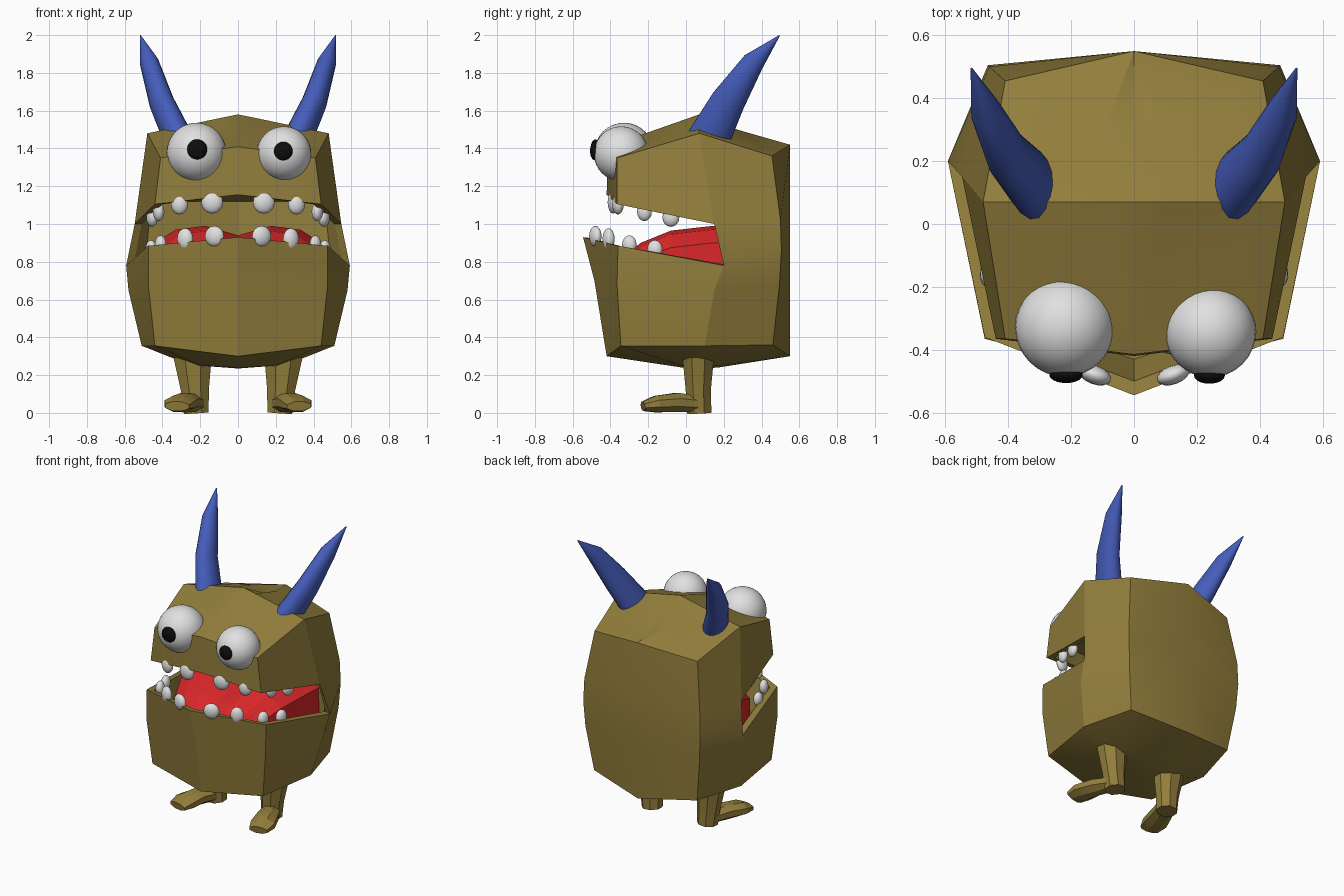
import bpy, bmesh, math
from mathutils import Vector, Matrix

if "Cube" in bpy.data.objects:
    bpy.data.objects.remove(bpy.data.objects["Cube"])


def material(name, rgb):
    m = bpy.data.materials.new(name)
    m.use_nodes = True
    m.diffuse_color = (*rgb, 1)
    m.node_tree.nodes["Principled BSDF"].inputs["Base Color"].default_value = (*rgb, 1)
    return m


OLIVE = material("olive skin", (0.29, 0.21, 0.045))
BLUE = material("horn blue", (0.06, 0.11, 0.5))
RED = material("tongue red", (0.7, 0.02, 0.022))
WHITE = material("off white", (0.75, 0.75, 0.75))
BLACK = material("pupil black", (0.004, 0.004, 0.004))


def finish(name, bm, mat, angle):
    bmesh.ops.remove_doubles(bm, verts=bm.verts[:], dist=1e-5)
    bmesh.ops.recalc_face_normals(bm, faces=bm.faces[:])
    me = bpy.data.meshes.new(name)
    bm.to_mesh(me)
    bm.free()
    me.materials.append(mat)
    ob = bpy.data.objects.new(name, me)
    bpy.context.collection.objects.link(ob)
    bpy.ops.object.select_all(action='DESELECT')
    ob.select_set(True)
    bpy.context.view_layer.objects.active = ob
    bpy.ops.object.shade_smooth_by_angle(angle=math.radians(angle))
    return ob


def from_faces(name, faces, mat, angle, sides=(1,)):
    """Mesh from faces given as corner points, once per x sign."""
    bm = bmesh.new()
    for s in sides:
        for f in faces:
            bm.faces.new([bm.verts.new((p[0] * s, p[1], p[2])) for p in f])
    return finish(name, bm, mat, angle)


def strip(rows, skip=()):
    """Quads between successive rows of points; skip holds (row, column)."""
    return [(a[i], a[i + 1], b[i + 1], b[i])
            for r, (a, b) in enumerate(zip(rows, rows[1:]))
            for i in range(len(a) - 1) if (r, i) not in skip]


def tube(name, sections, n, mat, angle, side, up=(1, 0, 0)):
    """Elliptical rings (centre, radius along up, radius across) along a path."""
    pts = [Vector(s[0]) for s in sections]
    rings = []
    for k, (c, ra, rb) in enumerate(sections):
        d = (pts[min(k + 1, len(pts) - 1)] - pts[max(k - 1, 0)]).normalized()
        u = Vector(up)
        u = (u - d * u.dot(d)).normalized()
        v = d.cross(u)
        angs = [2 * math.pi * (i + 0.5) / n for i in range(n)]
        rings.append([pts[k] + u * ra * math.cos(t) + v * rb * math.sin(t) for t in angs])
    faces = strip([r + r[:1] for r in rings]) + [rings[0], rings[-1]]
    return from_faces(name, faces, mat, angle, (side,))


def ball(name, loc, radii, mat, turn=0, seg=32):
    bm = bmesh.new()
    bmesh.ops.create_uvsphere(bm, u_segments=seg, v_segments=seg // 2, radius=1)
    bm.transform(Matrix.Translation(loc) @ Matrix.Rotation(turn, 4, 'Z')
                 @ Matrix.Diagonal((*radii, 1)))
    return finish(name, bm, mat, 60)


# Body: half outline rows, each front centre, front corner, side, back corner, back centre
rows = [
    [(0, -.02, .24), (.2, -.02, .25), (.27, .08, .26), (.2, .17, .25), (0, .17, .24)],
    [(0, -.42, .30), (.44, -.345, .355), (.51, .1, .355), (.41, .46, .36), (0, .55, .30)],
    [(0, -.485, .70), (.475, -.365, .68), (.58, .15, .65), (.455, .495, .68), (0, .55, .70)],
    [(0, -.545, .93), (.475, -.36, .885), (.592, .2, .78), (.465, .505, .86), (0, .55, .86)],
    [(0, -.42, 1.155), (.44, -.365, 1.105), (.547, .15, 1.0), (.46, .5, 1.02), (0, .55, 1.05)],
    [(0, -.415, 1.41), (.41, -.365, 1.35), (.48, .07, 1.48), (.41, .455, 1.36), (0, .55, 1.42)],
]
faces = strip(rows, skip={(3, 0), (3, 1)})
belly = (0, .08, .235)
faces += [(rows[0][i], rows[0][i + 1], belly) for i in range(4)]

# Crown with a shallow crease behind the peak
F, C, S, B, K = rows[5]
peak, brow, crease, dip = (0, .07, 1.58), (.09, .07, 1.562), (.09, .305, 1.49), (0, .3, 1.455)
faces += [(F, C, S), (F, S, brow), (F, brow, peak), (S, B, crease, brow), (B, K, crease),
          (brow, crease, dip, peak), (crease, K, dip)]

# Mouth cavity: lip rims, floor, roof and walls
low = [rows[3][:3], [(0, -.5, .925), (.435, -.335, .88), (.55, .21, .785)],
       [(0, -.43, .66), (.4, -.3, .66), (.5, .28, .68)]]
upp = [rows[4][:3], [(0, -.38, 1.155), (.4, -.335, 1.105), (.51, .18, 1.0)],
       [(0, -.34, 1.22), (.36, -.3, 1.2), (.46, .28, 1.12)]]
faces += strip(low) + strip(upp)
faces += strip([[r[2] for r in low], [r[2] for r in upp]])
floor_mid, roof_mid = (0, .38, .68), (0, .38, 1.12)
faces += [(*low[2], floor_mid), (*upp[2], roof_mid),
          (low[2][2], upp[2][2], roof_mid, floor_mid)]
from_faces("body", faces, OLIVE, 22, (1, -1))

# Tongue: y, groove height, crown height, half width
t_rows = [[(0, y, g), (w * .4, y, z), (w * .75, y, z - .02), (w, y, z - .09), (w, y, .64)]
          for y, g, z, w in [(-.38, .77, .79, .24), (-.24, .87, .90, .34), (-.08, .92, .965, .40),
                             (.14, .94, .99, .44), (.36, .93, .98, .44)]]
from_faces("tongue", strip(t_rows) + [t_rows[0] + [(0, -.38, .64)]], RED, 15, (1, -1))

# Eyes of unequal size, with bulging pupils
for label, loc, r, px, pz, pr in [
        ("right", (-.22, -.328, 1.378), .158, -.216, 1.395, .053),
        ("left", (.243, -.343, 1.372), .145, .24, 1.386, .049)]:
    ball(label + "_eye", loc, (r, r, r), WHITE)
    ball(label + "_pupil", (px, loc[1] - r + .006, pz), (pr, .026, pr), BLACK)

# Teeth along each lip: x, y, z, half width, half height, turn
teeth = {
    "upper_tooth": [(.137, -.385, 1.115, .058, .06, .1), (.31, -.36, 1.105, .046, .055, .2),
                    (.42, -.22, 1.065, .04, .05, 1.35), (.455, -.08, 1.035, .046, .05, 1.35)],
    "lower_tooth": [(.125, -.48, .935, .054, .055, .35), (.28, -.41, .92, .045, .058, .4),
                    (.41, -.3, .89, .04, .05, 1.2), (.46, -.165, .865, .042, .05, 1.35)],
}
for label, spec in teeth.items():
    for i, (x, y, z, w, h, a) in enumerate(spec):
        for s, side in ((1, "left"), (-1, "right")):
            ball(f"{side}_{label}_{i + 1}", (x * s, y, z), (w, .03, h), WHITE, a * s, 16)

for s, side in ((1, "left"), (-1, "right")):
    # Horns sweep up, out and back
    tube(side + "_horn", [((.295, .08, 1.38), .078, .115), ((.325, .13, 1.47), .076, .112),
                          ((.405, .22, 1.645), .066, .093), ((.47, .355, 1.855), .05, .06),
                          ((.517, .495, 1.998), .003, .003)], 16, BLUE, 40, s)
    # Legs and splayed feet
    tube(side + "_leg", [((.24, .065, .30), .11, .09), ((.228, .065, .12), .08, .072),
                         ((.22, .07, .0), .07, .07)], 8, OLIVE, 20, s)
    tube(side + "_foot", [((.215, .09, .045), .06, .045), ((.275, -.05, .055), .075, .055),
                          ((.31, -.16, .047), .088, .047), ((.322, -.228, .035), .07, .027)],
         8, OLIVE, 20, s)
